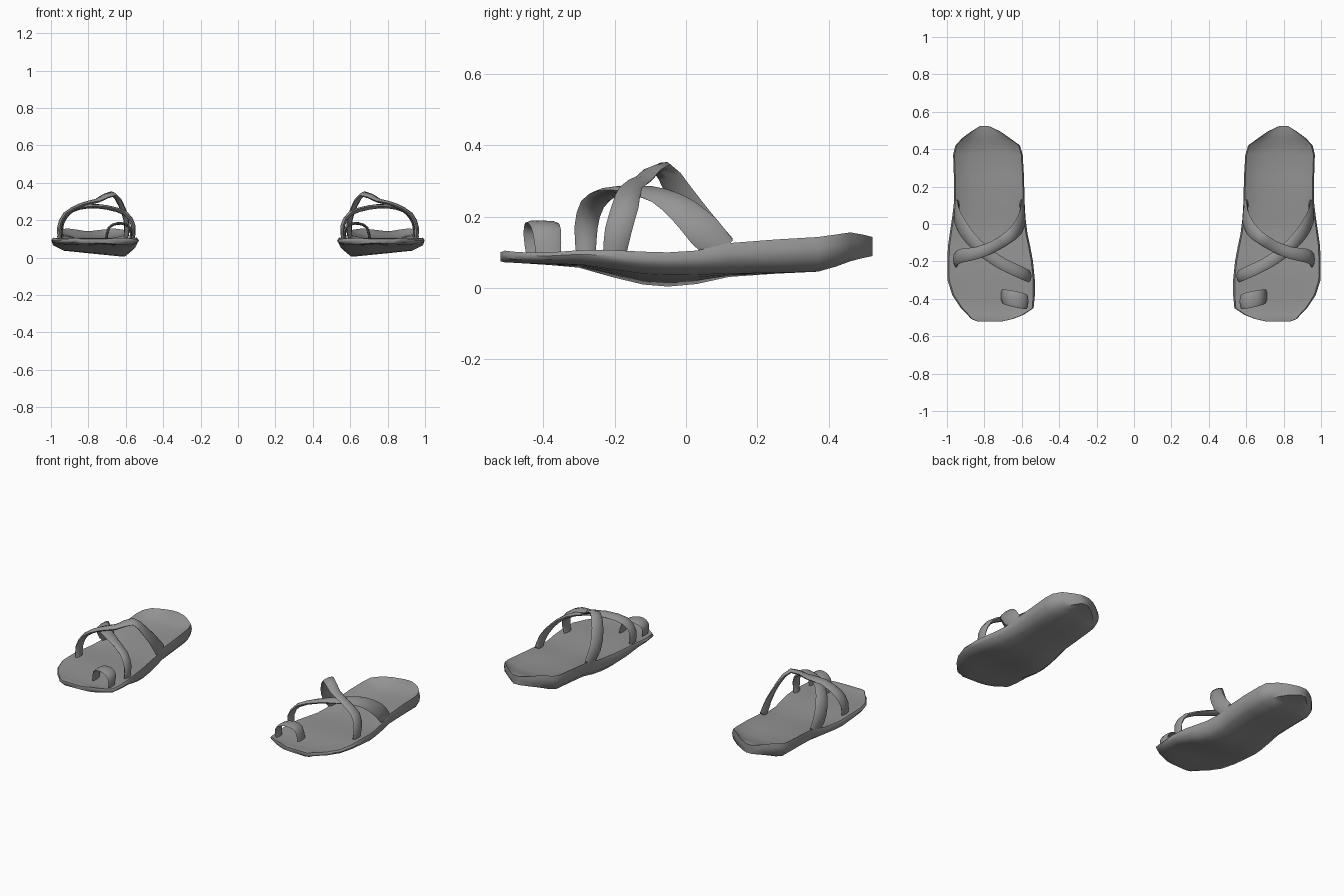
import bpy, bmesh, math
from mathutils import Vector

grey = bpy.data.materials.new("strap grey")
grey.diffuse_color = (0.3, 0.3, 0.3, 1)


def loft(name, rings, side):
    """Skin closed rings into a solid; side = -1 mirrors it to the other foot."""
    bm = bmesh.new()
    rows = [[bm.verts.new((p[0] * side, p[1], p[2])) for p in r] for r in rings]
    n = len(rows[0])
    for a, b in zip(rows, rows[1:]):
        for i in range(n):
            j = (i + 1) % n
            bm.faces.new((a[i], a[j], b[j], b[i]))
    bm.faces.new(rows[0])
    bm.faces.new(rows[-1])
    bmesh.ops.recalc_face_normals(bm, faces=bm.faces)
    me = bpy.data.meshes.new(name)
    bm.to_mesh(me)
    bm.free()
    me.materials.append(grey)
    ob = bpy.data.objects.new(name, me)
    bpy.context.collection.objects.link(ob)
    bpy.ops.object.select_all(action='DESELECT')
    ob.select_set(True)
    bpy.context.view_layer.objects.active = ob
    bpy.ops.object.shade_smooth_by_angle(angle=math.radians(50))


def sole_ring(y, xi, xo, top, low_in, low_out, dish):
    """Cross-section: footbed with a soft rim, rounded edge, tilted underside."""
    def X(t):
        return xi + (xo - xi) * t

    def low(t):
        return low_in + (low_out - low_in) * t
    ring = [(X(t), y, top - dish * d) for t, d in
            ((0.02, 0), (0.1, 0.5), (0.25, 1), (0.5, 1), (0.75, 1), (0.9, 0.5), (0.98, 0))]
    ring.append((X(1), y, top * 0.7 + low(1) * 0.3))
    ring.append((X(0.985), y, top * 0.35 + low(1) * 0.65))
    ring += [(X(t), y, low(t)) for t in (0.87, 0.65, 0.4, 0.1)]
    ring.append((X(0.02), y, top * 0.35 + low(0) * 0.65))
    ring.append((X(0), y, top * 0.7 + low(0) * 0.3))
    return ring


# y, inner x, outer x, top z, underside z inner, underside z outer, dish depth
SOLE = [
    (-0.52, 0.70, 0.84, 0.10, 0.078, 0.075, 0.0),
    (-0.507, 0.645, 0.872, 0.105, 0.073, 0.072, 0.003),
    (-0.485, 0.59, 0.89, 0.102, 0.071, 0.071, 0.004),
    (-0.45, 0.537, 0.925, 0.10, 0.069, 0.069, 0.004),
    (-0.38, 0.53, 0.972, 0.10, 0.064, 0.068, 0.004),
    (-0.30, 0.53, 0.997, 0.106, 0.056, 0.068, 0.005),
    (-0.20, 0.54, 0.998, 0.106, 0.026, 0.056, 0.006),
    (-0.12, 0.555, 0.995, 0.102, 0.006, 0.045, 0.006),
    (-0.05, 0.57, 0.985, 0.10, 0.0, 0.042, 0.006),
    (0.03, 0.58, 0.973, 0.105, 0.008, 0.042, 0.010),
    (0.12, 0.585, 0.962, 0.126, 0.03, 0.042, 0.022),
    (0.25, 0.588, 0.963, 0.136, 0.04, 0.043, 0.030),
    (0.37, 0.595, 0.967, 0.143, 0.046, 0.046, 0.032),
    (0.42, 0.61, 0.955, 0.15, 0.062, 0.060, 0.030),
    (0.46, 0.665, 0.918, 0.156, 0.075, 0.075, 0.024),
    (0.495, 0.715, 0.87, 0.15, 0.084, 0.084, 0.010),
    (0.523, 0.775, 0.825, 0.143, 0.09, 0.09, 0.0),
]


def strap(name, path, centre, widths, thick, side):
    """Flat padded band along a path, its face turned away from the centre."""
    pts = [Vector(p) for p in path]
    # refine the path and widths with a smooth spline
    fine, wide = [], []
    for i in range(len(pts) - 1):
        p0, p1 = pts[max(i - 1, 0)], pts[i]
        p2, p3 = pts[i + 1], pts[min(i + 2, len(pts) - 1)]
        for t in (0, 0.5):
            fine.append(0.5 * (2 * p1 + (p2 - p0) * t + (2 * p0 - 5 * p1 + 4 * p2 - p3) * t * t
                               + (3 * p1 - p0 - 3 * p2 + p3) * t ** 3))
            wide.append(widths[i] * (1 - t) + widths[i + 1] * t)
    fine.append(pts[-1])
    wide.append(widths[-1])
    rings = []
    for i, p in enumerate(fine):
        tan = (fine[min(i + 1, len(fine) - 1)] - fine[max(i - 1, 0)]).normalized()
        out = p - Vector((centre[0], p.y, centre[1]))
        across = tan.cross(out).normalized()
        nor = across.cross(tan).normalized()
        rings.append([p + across * math.cos(a) * wide[i] / 2 + nor * math.sin(a) * thick / 2
                      for a in (k * math.pi / 4 for k in range(8))])
    loft(name, rings, side)


for side, label in ((1, "right"), (-1, "left")):
    loft(label + "_sole", [sole_ring(*s) for s in SOLE], side)
    # band from the inner ball of the foot to the outer arch
    strap(label + "_front_strap",
          [(0.565, -0.28, 0.095), (0.56, -0.28, 0.17), (0.60, -0.262, 0.235),
           (0.70, -0.215, 0.268), (0.80, -0.15, 0.275), (0.88, -0.07, 0.258),
           (0.925, -0.005, 0.215), (0.948, 0.05, 0.16), (0.945, 0.10, 0.105)],
          (0.76, 0.1), (0.055, 0.065, 0.068, 0.065, 0.065, 0.075, 0.09, 0.10, 0.085), 0.024, side)
    # band from the outer ball of the foot, over the peak, to the inner arch
    strap(label + "_cross_strap",
          [(0.95, -0.20, 0.095), (0.955, -0.19, 0.16), (0.925, -0.17, 0.23),
           (0.84, -0.155, 0.28), (0.75, -0.12, 0.305), (0.67, -0.07, 0.34),
           (0.62, -0.02, 0.27), (0.595, 0.04, 0.18), (0.60, 0.10, 0.11)],
          (0.76, 0.1), (0.065, 0.075, 0.075, 0.065, 0.06, 0.065, 0.08, 0.09, 0.085), 0.024, side)
    # small loop for the big toe
    strap(label + "_toe_loop",
          [(0.575, -0.418, 0.095), (0.572, -0.418, 0.15), (0.60, -0.41, 0.177),
           (0.645, -0.40, 0.182), (0.69, -0.39, 0.16), (0.705, -0.385, 0.095)],
          (0.64, 0.1), (0.06, 0.075, 0.085, 0.085, 0.08, 0.07), 0.014, side)
